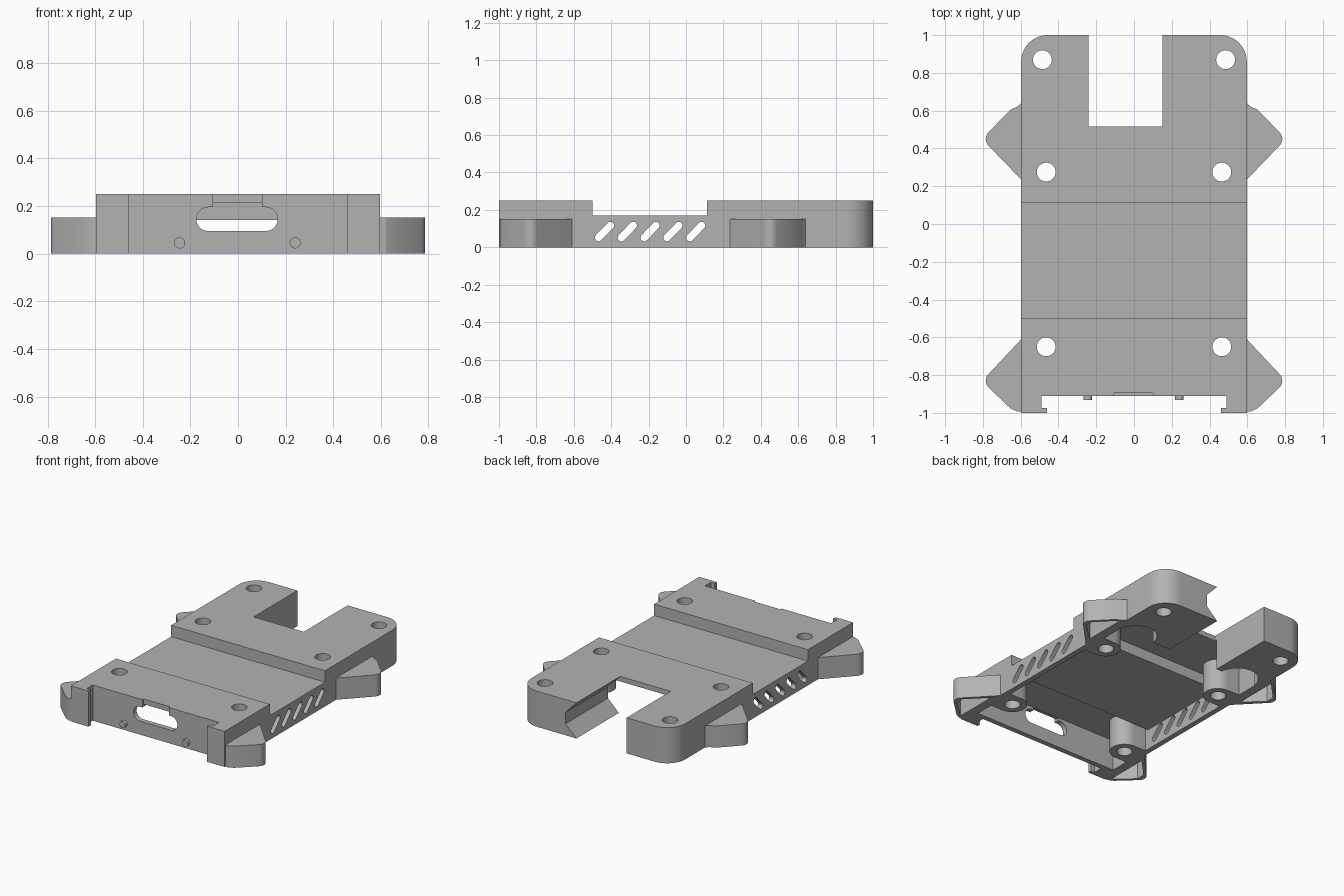
import bpy, bmesh, math
from mathutils import Vector

if "Cube" in bpy.data.objects:
    bpy.data.objects.remove(bpy.data.objects["Cube"])

grey = bpy.data.materials.new("plain grey")
grey.use_nodes = True
color = (0.45, 0.45, 0.45, 1)
grey.diffuse_color = color
grey.node_tree.nodes["Principled BSDF"].inputs["Base Color"].default_value = color


def prism(name, pts, lo, hi, axis="z"):
    """Extrude a 2D profile along an axis; the profile lies in the other two."""
    place = {"x": lambda a, b, c: (c, a, b),
             "y": lambda a, b, c: (a, c, b),
             "z": lambda a, b, c: (a, b, c)}[axis]
    bm = bmesh.new()
    base = bm.faces.new([bm.verts.new(place(a, b, lo)) for a, b in pts])
    grown = bmesh.ops.extrude_face_region(bm, geom=[base])["geom"]
    shift = Vector(place(0, 0, hi - lo))
    bmesh.ops.translate(bm, vec=shift, verts=[v for v in grown if isinstance(v, bmesh.types.BMVert)])
    bmesh.ops.recalc_face_normals(bm, faces=bm.faces)
    mesh = bpy.data.meshes.new(name)
    bm.to_mesh(mesh)
    bm.free()
    mesh.materials.append(grey)
    ob = bpy.data.objects.new(name, mesh)
    bpy.context.collection.objects.link(ob)
    return ob


def rect(a0, a1, b0, b1):
    return [(a0, b0), (a1, b0), (a1, b1), (a0, b1)]


def arc(a, b, r, start=0, end=360, n=32):
    steps = n if end - start == 360 else n + 1
    angles = [math.radians(start + (end - start) * i / n) for i in range(steps)]
    return [(a + r * math.cos(t), b + r * math.sin(t)) for t in angles]


def capsule(a, b, half, r, tilt):
    """Rounded slot outline, tilted by an angle in degrees."""
    t = math.radians(tilt)
    da, db = half * math.cos(t), half * math.sin(t)
    return (arc(a + da, b + db, r, tilt - 90, tilt + 90, 10)
            + arc(a - da, b - db, r, tilt + 90, tilt + 270, 10))


def combine(target, tool, operation="DIFFERENCE"):
    mod = target.modifiers.new(tool.name, "BOOLEAN")
    mod.operation, mod.solver, mod.object = operation, "EXACT", tool
    bpy.context.view_layer.objects.active = target
    bpy.ops.object.modifier_apply(modifier=mod.name)
    bpy.data.objects.remove(tool)


def mirrored(pts, side):
    return [(a * side, b) for a, b in pts]


W, H = 0.597, 0.25

# Main shell outline: front lips, rounded back corners, off-centre back notch
front = [(0.49, -0.91), (0.49, -0.975), (0.46, -0.975), (0.46, -1), (W, -1)]
corner = arc(W - 0.14, 0.86, 0.14, 0, 90, 12)
outline = (front + corner + [(0.15, 1), (0.15, 0.515), (-0.24, 0.515), (-0.24, 1)]
           + mirrored(corner, -1)[::-1] + mirrored(front, -1)[::-1])
case = prism("case_shell", outline, 0, H)

# Lowered middle deck
combine(case, prism("deck_cut", rect(-0.5, 0.112, 0.17, 0.4), -1, 1, "x"))

# Corner lugs on both sides
front_lug = ([(0.5, -0.995), (0.62, -0.993), (0.655, -0.975)]
             + arc(0.735, -0.83, 0.05, -45, 45, 8) + [(W, -0.61), (0.5, -0.61)])
back_lug = ([(0.5, 0.235), (W, 0.235)] + arc(0.735, 0.45, 0.05, -45, 45, 8)
            + [(0.655, 0.605), (0.62, 0.62), (W, 0.64), (0.5, 0.64)])
for side in (-1, 1):
    for lug in (front_lug, back_lug):
        combine(case, prism("lug", mirrored(lug, side), 0, 0.152), "UNION")

# Hollow underside following the stepped roof
cavity = [(-0.875, -0.1), (0.53, -0.1), (0.53, 0.215), (0.14, 0.215), (0.14, 0.142),
          (-0.53, 0.142), (-0.53, 0.215), (-0.875, 0.215)]
combine(case, prism("cavity", cavity, -0.56, 0.56, "x"))

for side in (-1, 1):
    # Round pocket in each back arm
    combine(case, prism("arm_pocket", arc(0.42 * side, 0.52, 0.135), -0.1, 0.2))
    # Hollow lugs
    for y, low, high in ((-0.83, 0.14, 0.16), (0.45, 0.14, 0.16)):
        pocket = [(0.625, y - low), (0.75, y - 0.03), (0.75, y + 0.03), (0.625, y + high)]
        combine(case, prism("lug_pocket", mirrored(pocket, side), -0.1, 0.12))
    # Screw bosses tied to the side walls
    for y in (-0.65, 0.275):
        boss = arc(0.465, y, 0.095, 90, 270, 16) + [(0.58, y - 0.095), (0.58, y + 0.095)]
        combine(case, prism("boss", mirrored(boss, side), 0, 0.23), "UNION")
    # Screw holes
    for x, y in ((0.485, 0.87), (0.465, 0.275), (0.465, -0.65)):
        combine(case, prism("screw_hole", arc(x * side, y, 0.05), -0.1, 0.4))

# Slanted vents through both side walls
for i in range(5):
    vent = capsule(-0.436 + i * 0.122, 0.084, 0.045, 0.02, 46)
    for lo, hi in ((-0.7, -0.5), (0.5, 0.7)):
        combine(case, prism("vent", vent, lo, hi, "x"))

# Undercut along one side of the back notch
groove = [(0.15, 0), (0.235, 0.08), (0.235, 0.16), (0.15, H), (0.1, H), (0.1, 0)]
combine(case, prism("notch_groove", groove, 0.515, 1.1, "y"))

# Front port with a shallow relief above it
combine(case, prism("port", capsule(-0.004, 0.145, 0.121, 0.05, 0), -1, -0.8, "y"))
combine(case, prism("port_top", rect(-0.105, 0.1, 0.15, 0.213), -1, -0.8, "y"))
combine(case, prism("port_relief", rect(-0.105, 0.1, 0.2, 0.3), -1, -0.896, "y"))

# Small front pegs
for x in (-0.245, 0.24):
    combine(case, prism("peg", arc(x, 0.045, 0.023), -0.932, -0.89, "y"), "UNION")

bpy.ops.object.select_all(action="DESELECT")
case.select_set(True)
bpy.context.view_layer.objects.active = case
bpy.ops.object.shade_smooth_by_angle(angle=math.radians(25))
